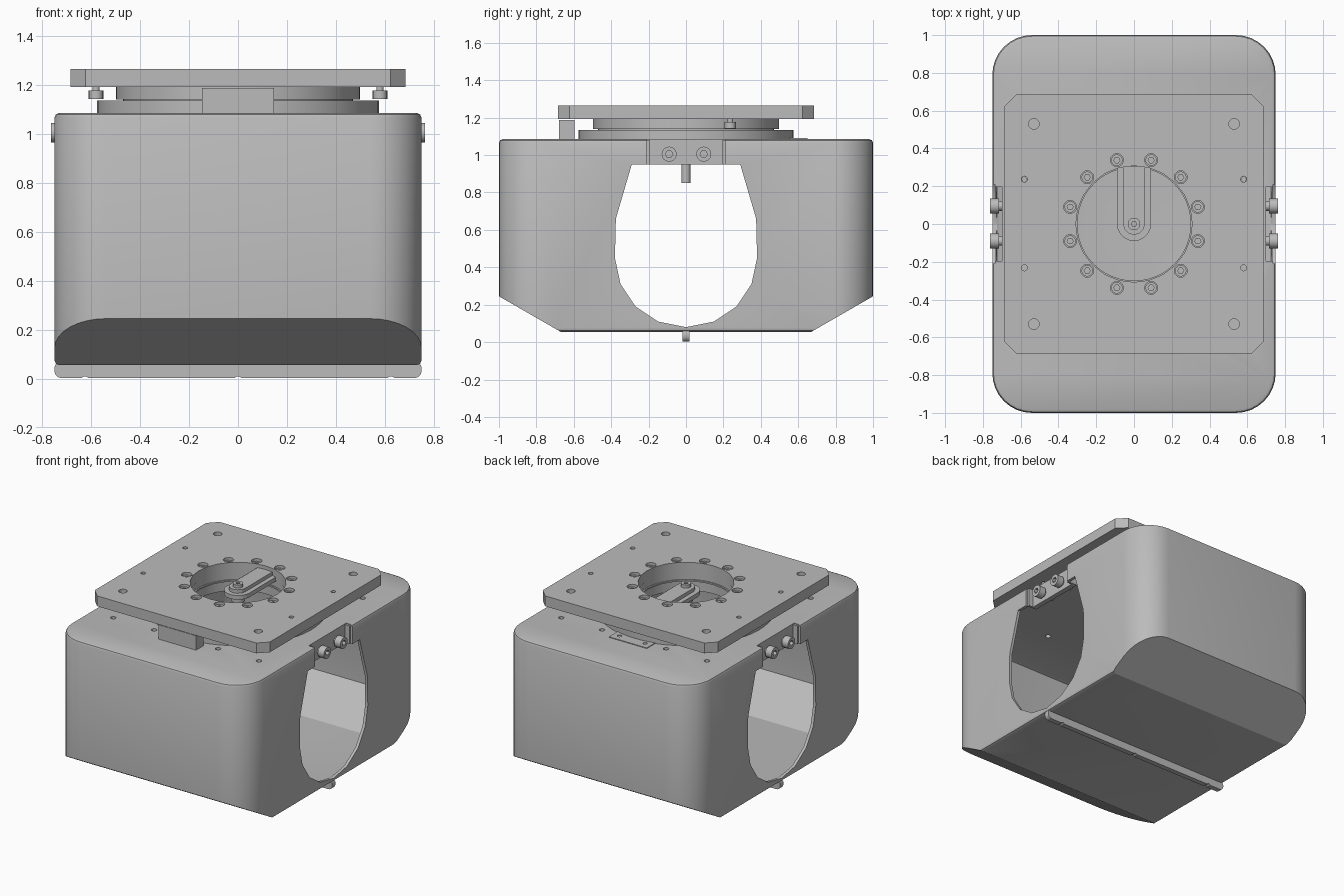
import bpy, bmesh
from math import cos, sin, pi, radians

if "Cube" in bpy.data.objects:
    bpy.data.objects.remove(bpy.data.objects["Cube"])

grey = bpy.data.materials.new("machined grey")
grey.use_nodes = True
grey.diffuse_color = (0.5, 0.5, 0.5, 1)
grey.node_tree.nodes["Principled BSDF"].inputs["Base Color"].default_value = (0.5, 0.5, 0.5, 1)


def place(u, v, t, axis):
    return {"X": (t, u, v), "Y": (u, t, v), "Z": (u, v, t)}[axis]


def circle(r, centre=(0, 0), n=32):
    return [(centre[0] + r * cos(2 * pi * i / n), centre[1] + r * sin(2 * pi * i / n)) for i in range(n)]


def rounded(w, d, r, n=8):
    """Rounded rectangle outline with half sizes w and d."""
    pts = []
    for k, (sx, sy) in enumerate([(1, 1), (-1, 1), (-1, -1), (1, -1)]):
        for i in range(n + 1):
            a = (k + i / n) * pi / 2
            pts.append((sx * (w - r) + r * cos(a), sy * (d - r) + r * sin(a)))
    return pts


def box(u0, u1, v0, v1):
    return [(u0, v0), (u1, v0), (u1, v1), (u0, v1)]


def stack(bm, loops, axis):
    """Loft a list of (outline, offset) loops into a closed solid."""
    rings = [[bm.verts.new(place(u, v, t, axis)) for u, v in pts] for pts, t in loops]
    n = len(rings[0])
    for a, b in zip(rings, rings[1:]):
        for i in range(n):
            bm.faces.new((a[i], a[(i + 1) % n], b[(i + 1) % n], b[i]))
    bm.faces.new(rings[0][::-1])
    bm.faces.new(rings[-1])


def solid(name, stacks, axis="Z"):
    bm = bmesh.new()
    for loops in stacks:
        stack(bm, loops, axis)
    bmesh.ops.recalc_face_normals(bm, faces=bm.faces)
    mesh = bpy.data.meshes.new(name)
    bm.to_mesh(mesh)
    bm.free()
    mesh.materials.append(grey)
    ob = bpy.data.objects.new(name, mesh)
    bpy.context.collection.objects.link(ob)
    return ob


def prism(name, pts, lo, hi, axis="Z"):
    return solid(name, [[(pts, lo), (pts, hi)]], axis)


def rods(name, centres, r, lo, hi, axis="Z", n=16):
    return solid(name, [[(circle(r, c, n), lo), (circle(r, c, n), hi)] for c in centres], axis)


def combine(ob, cutter, operation="DIFFERENCE"):
    mod = ob.modifiers.new("cut", "BOOLEAN")
    mod.operation, mod.object, mod.solver = operation, cutter, "EXACT"
    bpy.context.view_layer.objects.active = ob
    bpy.ops.object.modifier_apply(modifier=mod.name)
    bpy.data.objects.remove(cutter)


def housing(name, t):
    """Rounded box with sloped lower front and back, shrunk by t."""
    def ring(inset):
        return rounded(0.75 - t - inset, 1 - t - inset, 0.21 - t - inset)
    low, top = 0.055 + t, 1.085 - t
    body = solid(name, [[(ring(0.02), low), (ring(0.006), low + 0.006), (ring(0), low + 0.02),
                         (ring(0), top - 0.02), (ring(0.006), top - 0.006), (ring(0.02), top)]])
    side = [(-0.67, low), (0.67, low), (1 - t, 0.245 + t / 2), (1.1, 0.245 + t / 2),
            (1.1, 1.2), (-1.1, 1.2), (-1.1, 0.245 + t / 2), (t - 1, 0.245 + t / 2)]
    combine(body, prism("slope", side, -1, 1, "X"), "INTERSECT")
    return body


# Hollow housing with the through opening, side notches and top holes
shell = housing("housing", 0)
combine(shell, housing("cavity", 0.02))
half = [(0.15, 0.11), (0.27, 0.19), (0.35, 0.31), (0.38, 0.45), (0.375, 0.66), (0.29, 0.95)]
opening = [(0, 0.08)] + half + [(-y, z) for y, z in reversed(half)]
combine(shell, prism("opening", opening, -1, 1, "X"))
for s in (-1, 1):
    lo, hi = sorted((s * 0.70, s * 0.9))
    combine(shell, prism("notch", box(-0.21, 0.21, 0.94, 1.2), lo, hi, "X"))
combine(shell, rods("bore", [(0, 0)], 0.31, 1, 1.2, n=48))
spots = [(x, y) for x in (-0.57, -0.25, 0.25, 0.57) for y in (-0.58, 0.58)]
combine(shell, rods("top_holes", spots, 0.018, 1, 1.2))

# Bottom flange with three holes
flange = prism("bottom_flange", rounded(0.75, 0.035, 0.03, 4), -0.018, 0.018, "Y")
flange.location.z = 0.037
combine(flange, rods("flange_holes", [(x, -0.007) for x in (-0.625, 0, 0.625)], 0.016, -0.1, 0.1, "Y"))

# Side brackets with paired cap screws
for s, side in ((-1, "right"), (1, "left")):
    def span(a, b):
        return sorted((s * a, s * b))
    prism(side + "_bracket", box(-0.21, 0.21, 0.95, 1.07), *span(0.665, 0.70), "X")
    for y in (-0.21, 0.195):
        prism(side + "_bracket_lip", box(y, y + 0.015, 0.95, 1.08), *span(0.70, 0.735), "X")
    pair = [(-0.09, 1.005), (0.095, 1.005)]
    rods(side + "_screw_shanks", pair, 0.025, *span(0.62, 0.73), "X")
    heads = rods(side + "_screw_heads", pair, 0.04, *span(0.715, 0.763), "X", 24)
    combine(heads, rods("sockets", pair, 0.02, *span(0.74, 0.8), "X", 6))

# Bearing rings
for name, r, inner, lo, hi in (("lower_ring", 0.575, 0.31, 1.08, 1.135),
                               ("middle_ring", 0.47, 0.30, 1.133, 1.143),
                               ("upper_ring", 0.498, 0.31, 1.14, 1.195)):
    ring = rods(name, [(0, 0)], r, lo, hi, n=64)
    combine(ring, rods("bore", [(0, 0)], inner, 1, 1.3, n=48))

# Top plate with chamfered corners, bore and bolt pattern
plate = prism("top_plate", rounded(0.685, 0.685, 0.062, 1), 1.192, 1.265)
combine(plate, rods("bore", [(0, 0)], 0.308, 1, 1.4, n=24))
circle_spots = [(0.35 * cos(radians(a)), 0.35 * sin(radians(a))) for a in range(15, 360, 30)]
combine(plate, rods("counterbores", circle_spots, 0.034, 1.225, 1.4, n=20))
combine(plate, rods("corner_holes", [(x, y) for x in (-0.53, 0.53) for y in (-0.53, 0.53)], 0.028, 1, 1.4))
combine(plate, rods("small_holes", [(x, y) for x in (-0.58, 0.58) for y in (-0.232, 0.237)], 0.016, 1, 1.4))
bolts = rods("plate_bolts", circle_spots, 0.03, 1.22, 1.248, n=20)
combine(bolts, rods("sockets", circle_spots, 0.016, 1.235, 1.4, n=6))

# Screws hanging under the plate
hanging = [(-0.58, 0.237), (0.58, 0.237)]
rods("hanging_screw_heads", hanging, 0.03, 1.143, 1.176)
rods("hanging_screw_shanks", hanging, 0.015, 1.17, 1.21)

# Front stop block and flat back cover
prism("front_block", box(-0.148, 0.148, -0.68, -0.595), 1.08, 1.187)
cover = prism("back_cover", box(-0.148, 0.148, 0.54, 0.65), 1.083, 1.09)
combine(cover, rods("cover_holes", [(-0.1, 0.6), (0.1, 0.6)], 0.015, 1, 1.2))


# Centre arm and its spindle
def tongue(r, n=12):
    arc = [(r * cos(pi + pi * i / n), r * sin(pi + pi * i / n)) for i in range(n + 1)]
    return arc + [(r, 0.305), (-r, 0.305)]


prism("arm_base", tongue(0.09), 1.185, 1.215)
prism("arm_top", tongue(0.058, 6), 1.215, 1.24)
rods("spindle", [(0, 0)], 0.024, 0.85, 1.22)
rods("spindle_collar", [(0, 0)], 0.045, 1.14, 1.185, n=24)
nut = rods("spindle_bolt", [(0, 0)], 0.033, 1.235, 1.262, n=20)
combine(nut, rods("socket", [(0, 0)], 0.014, 1.25, 1.4, n=6))

# Smooth curved walls while keeping edges crisp
for ob in list(bpy.context.scene.objects):
    if ob.type == "MESH" and grey.name in ob.data.materials:
        bpy.ops.object.select_all(action="DESELECT")
        ob.select_set(True)
        bpy.context.view_layer.objects.active = ob
        bpy.ops.object.shade_smooth_by_angle(angle=radians(24))
